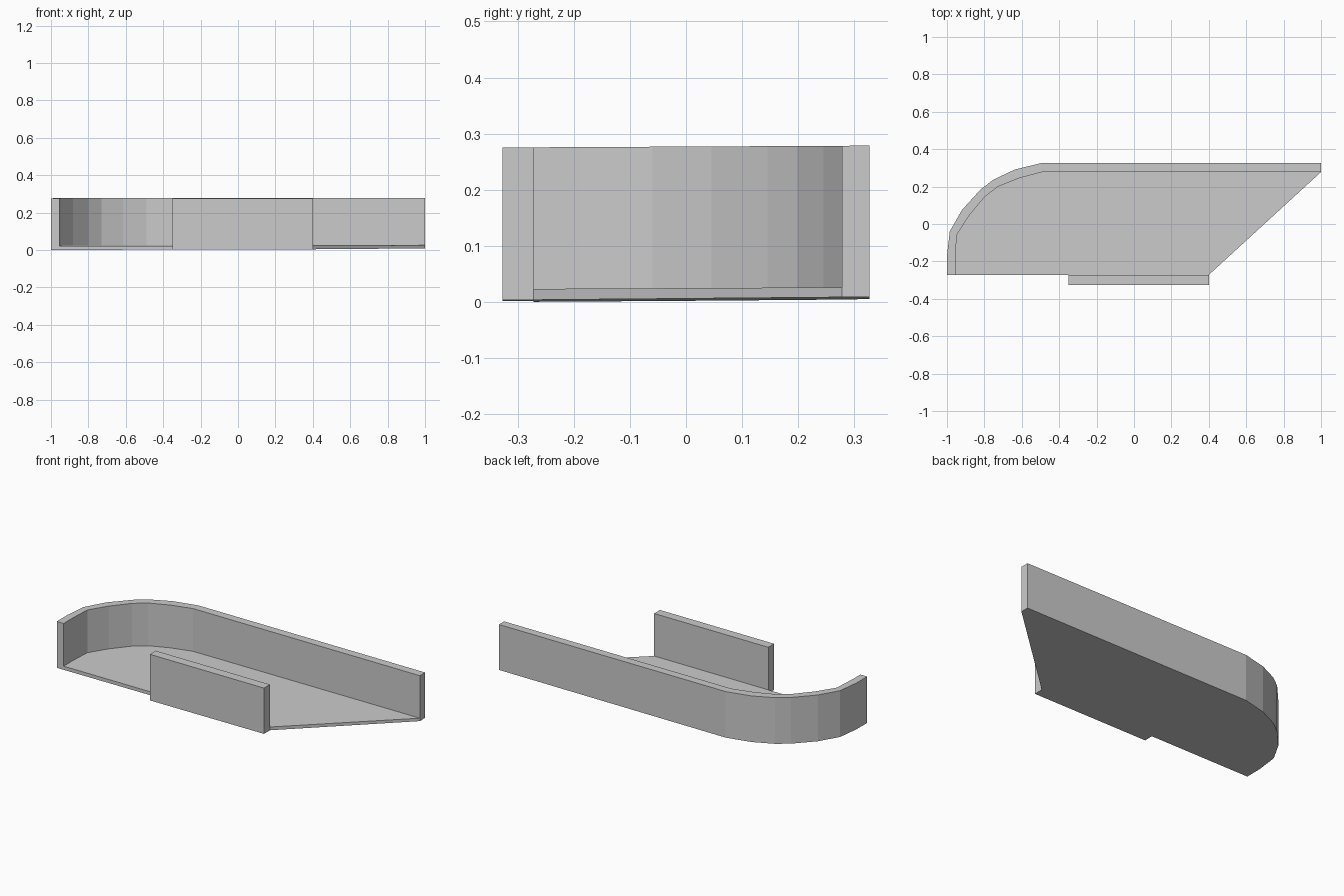
import bpy, bmesh

if "Cube" in bpy.data.objects:
    bpy.data.objects.remove(bpy.data.objects["Cube"])


def bottom(x, y):
    # the underside rises very slightly to the back right
    return 0.0045 + 0.0025 * x + 0.006 * y


def wall_top(x, y):
    return 0.277 + 0.005 * y


def floor_top(x, y):
    return 0.024 + 0.001 * x + 0.004 * y


def add_slab(name, strips, low, high):
    """Join left/right point pairs into a solid strip between two heights."""
    bm = bmesh.new()
    rings = []
    for (ax, ay), (bx, by) in strips:
        rings.append([bm.verts.new(p) for p in (
            (ax, ay, low(ax, ay)), (bx, by, low(bx, by)),
            (bx, by, high(bx, by)), (ax, ay, high(ax, ay)))])
    for r, s in zip(rings, rings[1:]):
        for i in range(4):
            j = (i + 1) % 4
            bm.faces.new((r[i], r[j], s[j], s[i]))
    bm.faces.new(rings[0])
    bm.faces.new(rings[-1][::-1])
    finish(name, bm)


def add_plate(name, outline, low, high):
    """Solid plate from a flat outline."""
    bm = bmesh.new()
    lo = [bm.verts.new((x, y, low(x, y))) for x, y in outline]
    hi = [bm.verts.new((x, y, high(x, y))) for x, y in outline]
    bm.faces.new(lo)
    bm.faces.new(hi)
    n = len(outline)
    for i in range(n):
        j = (i + 1) % n
        bm.faces.new((lo[i], lo[j], hi[j], hi[i]))
    finish(name, bm)


def finish(name, bm):
    bmesh.ops.recalc_face_normals(bm, faces=bm.faces)
    mesh = bpy.data.meshes.new(name)
    bm.to_mesh(mesh)
    bm.free()
    bpy.context.collection.objects.link(bpy.data.objects.new(name, mesh))


# Curved back wall: matching outer and inner profiles
outer = [(-1, -0.272), (-1, -0.17), (-0.985, -0.04), (-0.92, 0.075), (-0.82, 0.185),
         (-0.75, 0.238), (-0.635, 0.292), (-0.49, 0.327), (1, 0.327)]
inner = [(-0.955, -0.272), (-0.955, -0.19), (-0.948, -0.06), (-0.882, 0.045), (-0.798, 0.145),
         (-0.73, 0.198), (-0.615, 0.245), (-0.49, 0.278), (1, 0.278)]
add_slab("back_wall", list(zip(outer, inner)), bottom, wall_top)

# Floor plate fills the inside of the wall, with a slanted right edge
add_plate("floor", inner + [(0.4, -0.272)], bottom, floor_top)

# Short front wall
front = [(-0.35, -0.327), (0.4, -0.327), (0.4, -0.272), (-0.35, -0.272)]
add_plate("front_wall", front, bottom, wall_top)
